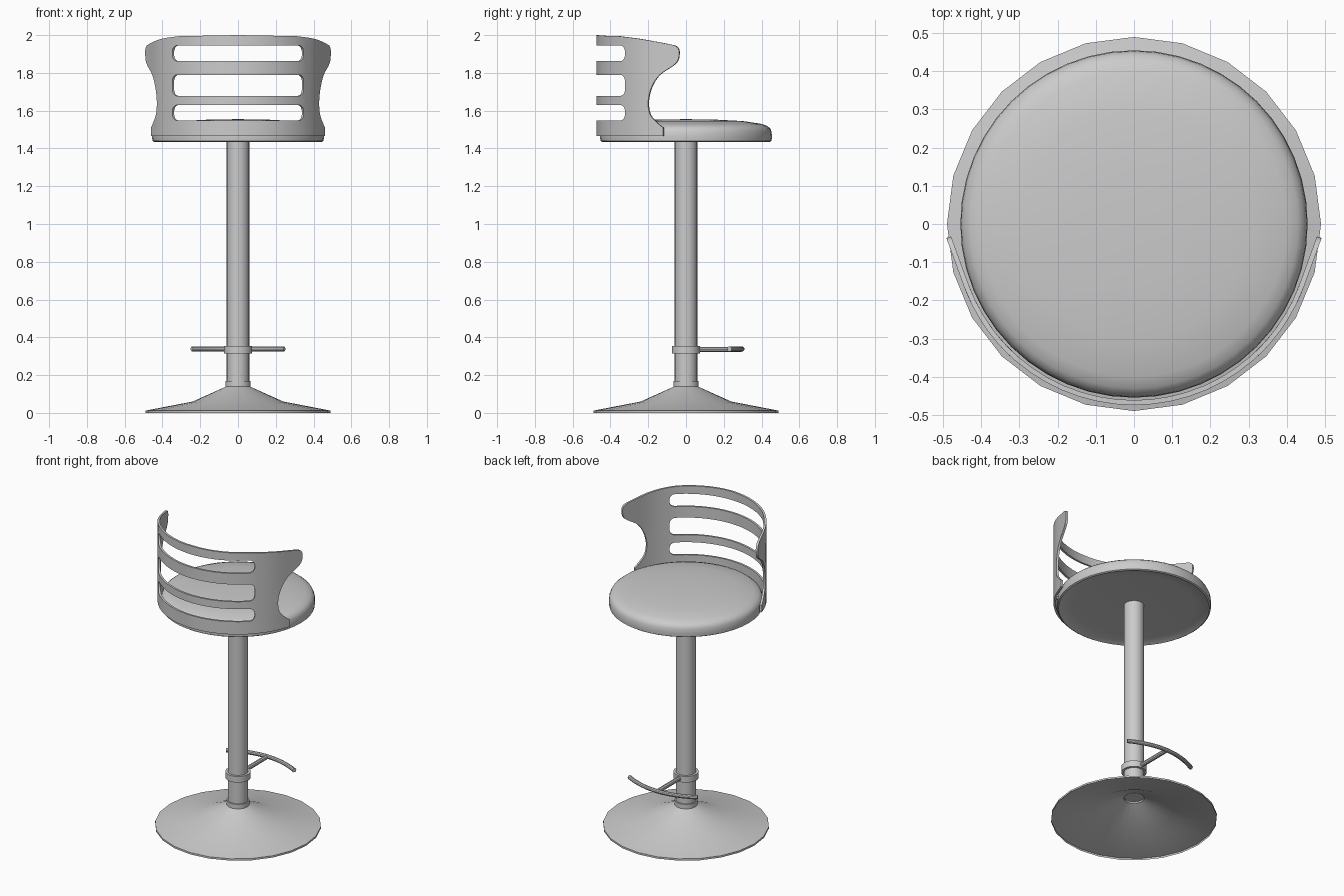
import bpy, bmesh
from math import sin, cos, acos, pi, radians
from mathutils import Matrix, Vector

if "Cube" in bpy.data.objects:
    bpy.data.objects.remove(bpy.data.objects["Cube"])


def finish(obj):
    bpy.ops.object.select_all(action='DESELECT')
    obj.select_set(True)
    bpy.context.view_layer.objects.active = obj
    bpy.ops.object.shade_smooth_by_angle(angle=radians(35))


def add_mesh(name, bm):
    bmesh.ops.recalc_face_normals(bm, faces=bm.faces[:])
    me = bpy.data.meshes.new(name)
    bm.to_mesh(me)
    bm.free()
    obj = bpy.data.objects.new(name, me)
    bpy.context.collection.objects.link(obj)
    finish(obj)
    return obj


def lathe(name, profile, sides):
    """Revolve (radius, z) points about the z axis."""
    bm = bmesh.new()
    vs = [bm.verts.new((r, 0, z)) for r, z in profile]
    es = [bm.edges.new(p) for p in zip(vs, vs[1:])]
    bmesh.ops.spin(bm, geom=vs + es, cent=(0, 0, 0), axis=(0, 0, 1),
                   angle=2 * pi, steps=sides, use_merge=True)
    bmesh.ops.remove_doubles(bm, verts=bm.verts[:], dist=1e-5)
    return add_mesh(name, bm)


def tube(name, points, radius):
    cu = bpy.data.curves.new(name, 'CURVE')
    cu.dimensions = '3D'
    cu.bevel_depth = radius
    cu.bevel_resolution = 3
    cu.use_fill_caps = True
    sp = cu.splines.new('POLY')
    sp.points.add(len(points) - 1)
    for p, co in zip(sp.points, points):
        p.co = (*co, 1)
    obj = bpy.data.objects.new(name, cu)
    bpy.context.collection.objects.link(obj)
    bpy.ops.object.select_all(action='DESELECT')
    obj.select_set(True)
    bpy.context.view_layer.objects.active = obj
    bpy.ops.object.convert(target='MESH')
    finish(bpy.context.view_layer.objects.active)


# Base, column and rings
lathe("base", [(.49, 0), (.49, .012), (.24, .06), (.062, .14)], 24)
lathe("base_collar", [(.06, .14), (.067, .14), (.067, .17), (.058, .17)], 24)
lathe("column", [(0, .15), (.06, .15), (.06, 1.46), (0, 1.46)], 24)
lathe("footrest_clamp", [(.058, .315), (.075, .315), (.075, .355), (.058, .355)], 24)

# Footrest: stem and bowed bar
tube("footrest_stem", [(0, .06, .335), (0, .295, .335)], .014)
xs = [-.245 + .49 * i / 16 for i in range(17)]
tube("footrest_bar", [(x, .297 - .067 * (x / .245) ** 2, .338) for x in xs], .013)

# Seat: cushion with slightly recessed underside
lathe("seat", [(0, 1.452), (.36, 1.45), (.42, 1.445), (.445, 1.435), (.453, 1.44),
               (.455, 1.46), (.453, 1.49), (.445, 1.507), (.43, 1.519), (.40, 1.53),
               (.3, 1.545), (.15, 1.553), (0, 1.555)], 48)

# Backrest: flat slotted panel bent round the seat, tangent ends beyond ARC
R, ARC, THICK = .468, radians(70), .013


def unroll(y):
    """Distance along the panel at a given depth y."""
    yt = -R * cos(ARC)
    return R * acos(min(1, -y / R)) if y < yt else R * ARC + (y - yt) / sin(ARC)


def smooth(pts, n=4):
    """Catmull-Rom through the points."""
    p = [Vector(q) for q in [pts[0], *pts, pts[-1]]]
    out = []
    for a, b, c, d in zip(p, p[1:], p[2:], p[3:]):
        for i in range(n):
            t = i / n
            out.append(b + .5 * t * (c - a + t * (2 * a - 5 * b + 4 * c - d
                                                  + t * (3 * b - a - 3 * c + d))))
    return out + [p[-1]]


edge = [(-.12, 1.51), (-.16, 1.545), (-.19, 1.585), (-.198, 1.65), (-.18, 1.725),
        (-.137, 1.79), (-.053, 1.85), (-.035, 1.90), (-.045, 1.937), (-.095, 1.953),
        (-.243, 1.98), (-.35, 1.994)]
half = [(unroll(-.12), 1.465)] + [tuple(v) for v in smooth([(unroll(y), z) for y, z in edge])]
outline = half + [(0, 2.0)] + [(-s, z) for s, z in reversed(half)]


def slot(z0, z1, w=.385, r=.034):
    pts = []
    for k, (cx, cz) in enumerate([(w - r, z1 - r), (r - w, z1 - r),
                                  (r - w, z0 + r), (w - r, z0 + r)]):
        for i in range(5):
            a = (k + i / 4) * pi / 2
            pts.append((cx + r * cos(a), cz + r * sin(a)))
    return pts


bm = bmesh.new()
edges = []
for loop in [outline, slot(1.548, 1.63), slot(1.678, 1.79), slot(1.862, 1.945)]:
    vs = [bm.verts.new((s, z, 0)) for s, z in loop]
    edges += [bm.edges.new((vs[i - 1], vs[i])) for i in range(len(vs))]
bmesh.ops.triangle_fill(bm, use_beauty=True, edges=edges, normal=(0, 0, 1))
for i in range(-12, 13):
    bmesh.ops.bisect_plane(bm, geom=bm.verts[:] + bm.edges[:] + bm.faces[:], dist=1e-5,
                           plane_co=(R * ARC * i / 12, 0, 0), plane_no=(1, 0, 0))
for v in bm.verts:
    v.co.z = -THICK / 2
ext = bmesh.ops.extrude_face_region(bm, geom=bm.faces[:], use_keep_orig=True)
for v in ext["geom"]:
    if isinstance(v, bmesh.types.BMVert):
        v.co.z = THICK / 2
for v in bm.verts:
    s, z, d = v.co
    sign = 1 if s >= 0 else -1
    a = min(abs(s) / R, ARC)
    extra = max(0, abs(s) - R * ARC)
    v.co = (sign * ((R + d) * sin(a) + extra * cos(a)),
            -(R + d) * cos(a) + extra * sin(a), z)
add_mesh("backrest", bm)
